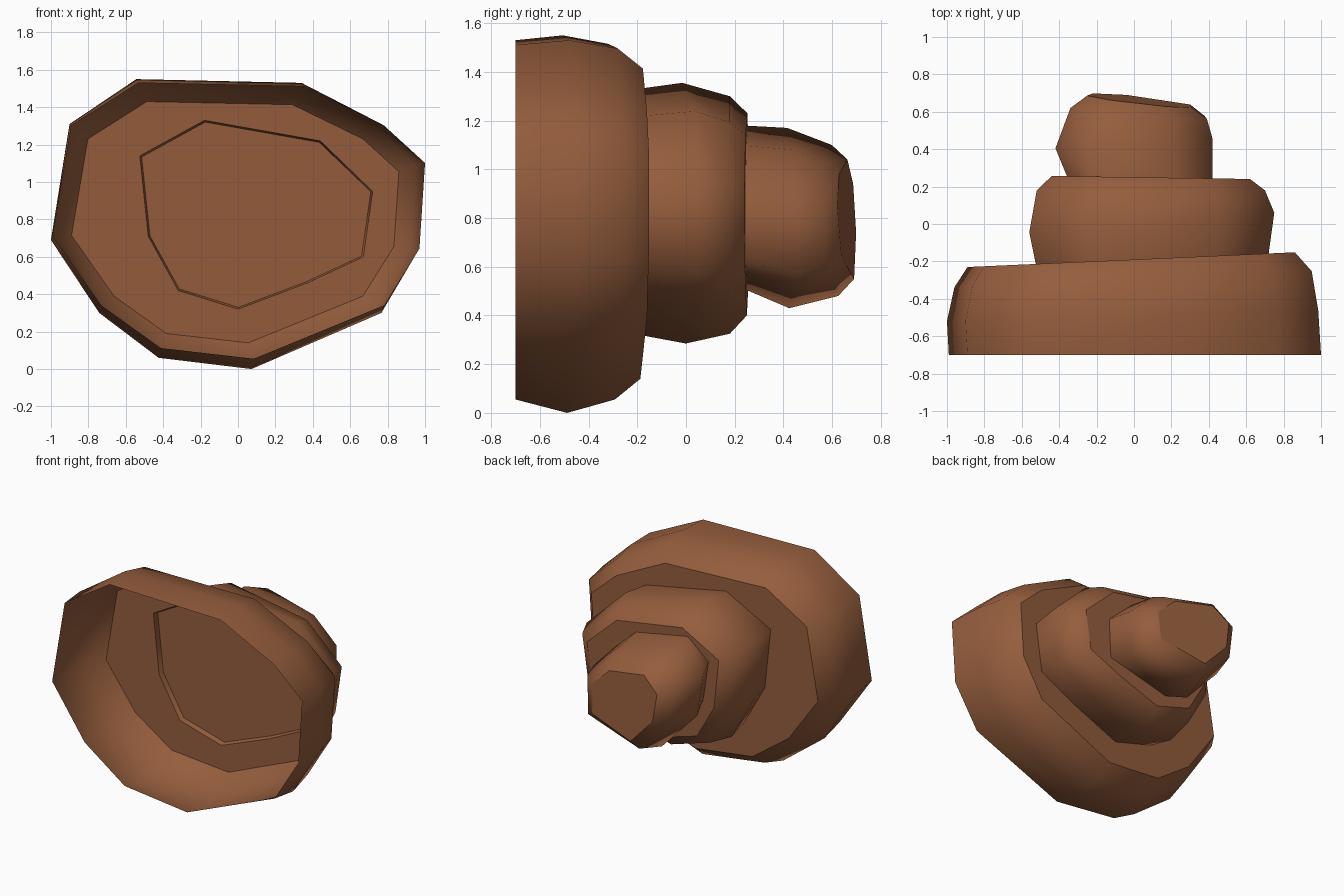
import bpy, bmesh

if "Cube" in bpy.data.objects:
    bpy.data.objects.remove(bpy.data.objects["Cube"])

brown = bpy.data.materials.new("brown")
brown.diffuse_color = (0.30, 0.11, 0.046, 1)
brown.use_nodes = True
brown.node_tree.nodes["Principled BSDF"].inputs["Base Color"].default_value = brown.diffuse_color

# Cross-sections (x, z) of the three chunks
BIG = [(-.54, 1.55), (.35, 1.53), (.78, 1.31), (1, 1.10), (.97, .62), (.78, .30),
       (.08, 0), (-.42, .06), (-.74, .30), (-1, .69), (-.90, 1.31)]
MID = [(-.18, 1.33), (.44, 1.22), (.72, .95), (.67, .60), (.37, .46),
       (0, .32), (-.32, .42), (-.48, .71), (-.525, 1.14)]
TIP = [(.17, .98), (-.13, 1.04), (-.25, .94), (-.22, .74), (-.04, .55), (.30, .64), (.31, .85)]


def fit(profile, x0, x1, z0, z1, y, tx=0, tz=0):
    """Fit a cross-section to a box, on a plane tilted by tx and tz."""
    xs, zs = [p[0] for p in profile], [p[1] for p in profile]
    pts = []
    for px, pz in profile:
        x = x0 + (px - min(xs)) / (max(xs) - min(xs)) * (x1 - x0)
        z = z0 + (pz - min(zs)) / (max(zs) - min(zs)) * (z1 - z0)
        pts.append((x, y + tx * x + tz * (z - .8), z))
    return pts


def chunk(name, rings, front_cap=False, hole=None):
    """Loft rings front to back, with a flat back cap (optionally holed)."""
    bm = bmesh.new()
    loops = [[bm.verts.new(p) for p in r] for r in rings]
    n = len(rings[0])
    for a, b in zip(loops, loops[1:]):
        for i in range(n):
            j = (i + 1) % n
            bm.faces.new((a[i], a[j], b[j], b[i])).smooth = True
    last = loops[-1]
    rim = [bm.edges.get((last[i], last[(i + 1) % n])) for i in range(n)]
    for e in rim:
        e.smooth = False
    if hole:
        h = [bm.verts.new(p) for p in hole]
        inner = [bm.edges.new((h[i], h[(i + 1) % len(h)])) for i in range(len(h))]
        bmesh.ops.triangle_fill(bm, edges=rim + inner, use_beauty=True)
    else:
        bm.faces.new(last)
    if front_cap:
        bm.faces.new(loops[0])
        for loop in loops[:2]:
            for i in range(n):
                bm.edges.get((loop[i], loop[(i + 1) % n])).smooth = False
    bmesh.ops.recalc_face_normals(bm, faces=bm.faces)
    me = bpy.data.meshes.new(name)
    bm.to_mesh(me)
    bm.free()
    me.materials.append(brown)
    ob = bpy.data.objects.new(name, me)
    bpy.context.collection.objects.link(ob)
    return ob


mid_front = fit(MID, -.525, .72, .32, 1.33, -.19, .045)

# Large hollow base, open at the front
chunk("base_shell", [
    fit(BIG, -.99, 1, .055, 1.53, -.70),
    fit(BIG, -1, .985, 0, 1.55, -.49, .03),
    fit(BIG, -.96, .95, .055, 1.515, -.295, .045),
    fit(BIG, -.89, .86, .14, 1.43, -.19, .045)], hole=mid_front)

# Middle chunk with a shallow recessed front
chunk("middle_chunk", [
    fit(MID, -.515, .71, .33, 1.32, -.155, .045),
    mid_front,
    fit(MID, -.56, .75, .285, 1.355, 0, .08),
    fit(MID, -.52, .70, .325, 1.30, .18),
    fit(MID, -.44, .62, .40, 1.23, .25, -.015)], front_cap=True)

# Small tip chunk with a slanted end
chunk("tip_chunk", [
    fit(TIP, -.35, .42, .51, 1.18, .235),
    fit(TIP, -.42, .42, .43, 1.17, .43, .06),
    fit(TIP, -.34, .39, .48, 1.10, .60, -.09, -.06),
    fit(TIP, -.25, .31, .55, 1.04, .665, -.13, -.08)])
